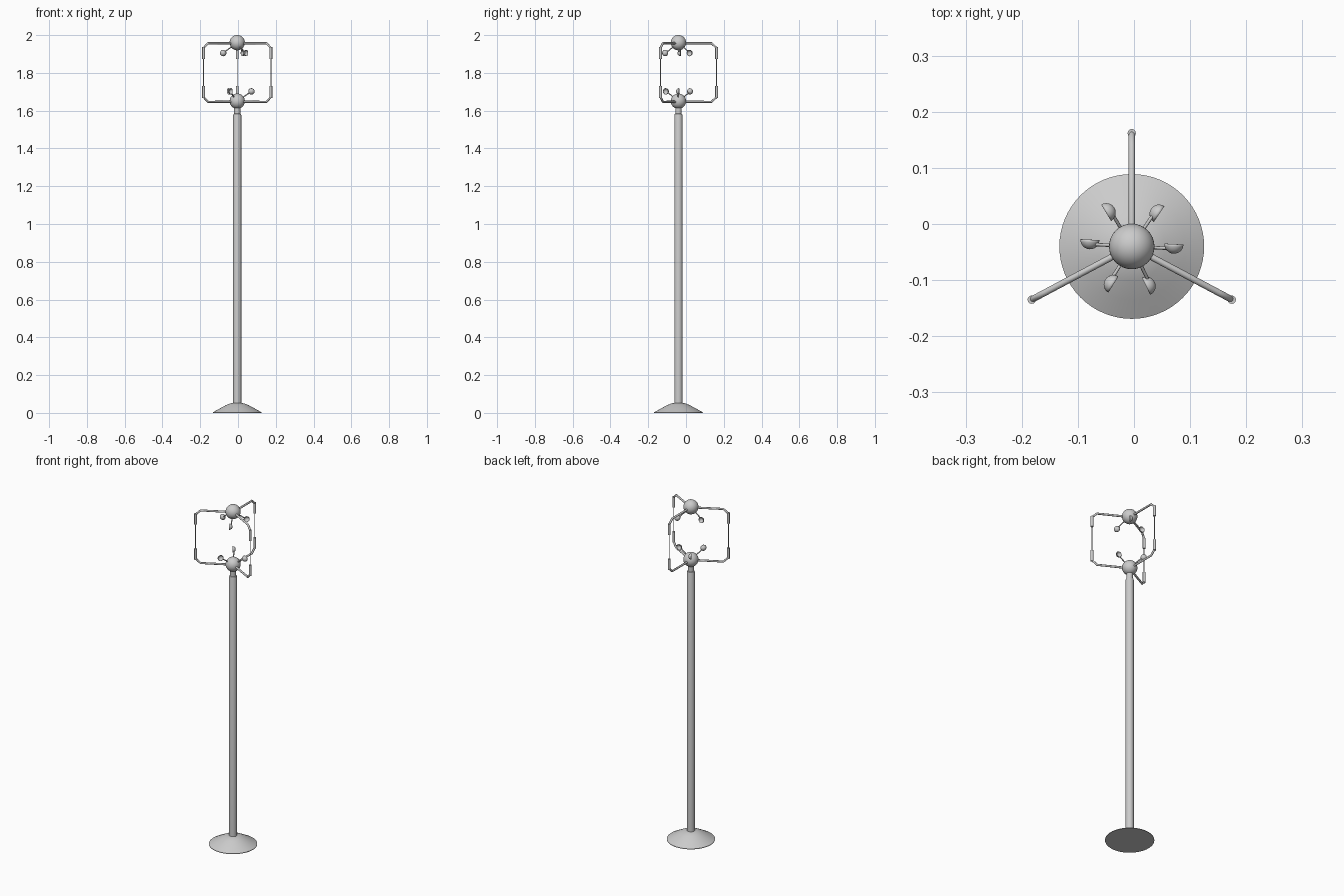
import bpy, bmesh
from math import cos, sin, pi, radians
from mathutils import Vector

if "Cube" in bpy.data.objects:
    bpy.data.objects.remove(bpy.data.objects["Cube"])

CX, CY = -0.004, -0.04          # mast axis
Z_TOP, Z_LOW = 1.96, 1.65       # hub heights


def finish(name, bm, angle=35):
    bmesh.ops.recalc_face_normals(bm, faces=bm.faces[:])
    me = bpy.data.meshes.new(name)
    bm.to_mesh(me)
    bm.free()
    ob = bpy.data.objects.new(name, me)
    bpy.context.collection.objects.link(ob)
    bpy.ops.object.select_all(action='DESELECT')
    ob.select_set(True)
    bpy.context.view_layer.objects.active = ob
    bpy.ops.object.shade_smooth_by_angle(angle=radians(angle))
    return ob


def lathe(name, profile, seg=48):
    """Spin an (r, z) profile around the mast axis."""
    bm = bmesh.new()
    vs = [bm.verts.new((CX + r, CY, z)) for r, z in profile]
    es = [bm.edges.new(p) for p in zip(vs, vs[1:])]
    bmesh.ops.spin(bm, geom=vs + es, cent=(CX, CY, 0), axis=(0, 0, 1),
                   angle=2 * pi, steps=seg, use_duplicate=False)
    bmesh.ops.remove_doubles(bm, verts=bm.verts[:], dist=1e-5)
    return finish(name, bm)


def tube(name, points, radii, seg=12):
    """Capped tube along a bent path, mitred at each bend."""
    bm = bmesh.new()
    pts = [Vector(p) for p in points]
    rings = []
    side = None
    for i, p in enumerate(pts):
        a = (p - pts[i - 1]).normalized() if i else None
        b = (pts[i + 1] - p).normalized() if i < len(pts) - 1 else None
        t = ((a or b) + (b or a)).normalized()
        if side is None:
            side = t.cross(Vector((0, 0, 1)))
            side = side.normalized() if side.length > 0.01 else Vector((1, 0, 0))
        u = (side - t * side.dot(t)).normalized()
        v = t.cross(u)
        rings.append([bm.verts.new(p + radii[i] * (u * cos(k * 2 * pi / seg) + v * sin(k * 2 * pi / seg)))
                      for k in range(seg)])
    for r0, r1 in zip(rings, rings[1:]):
        for k in range(seg):
            bm.faces.new((r0[k], r0[(k + 1) % seg], r1[(k + 1) % seg], r1[k]))
    bm.faces.new(rings[0])
    bm.faces.new(rings[-1])
    return finish(name, bm, 50)


def cup(name, pos, opening, r=0.017):
    """Thin hemispherical cup facing the opening direction."""
    bm = bmesh.new()
    bmesh.ops.create_uvsphere(bm, u_segments=24, v_segments=12, radius=r)
    bmesh.ops.delete(bm, geom=[v for v in bm.verts if v.co.z > 1e-4], context='VERTS')
    ob = finish(name, bm)
    ob.location = pos
    ob.rotation_euler = opening.to_track_quat('Z', 'Y').to_euler()
    mod = ob.modifiers.new("wall", 'SOLIDIFY')
    mod.thickness = 0.0015
    mod.offset = -1


# Base and mast
lathe("base", [(0, 0), (0.129, 0), (0.129, 0.003), (0.095, 0.022), (0.06, 0.041),
               (0.04, 0.049), (0.022, 0.053), (0, 0.053)], 64)
lathe("mast", [(0, 0.03), (0.0215, 0.03), (0.0215, 1.575), (0.0195, 1.582),
               (0.0165, 1.584), (0.0165, 1.63), (0, 1.63)], 32)

# Hub spheres
for name, z in (("upper_hub", Z_TOP), ("lower_hub", Z_LOW)):
    bm = bmesh.new()
    bmesh.ops.create_uvsphere(bm, u_segments=32, v_segments=20, radius=0.0405)
    bmesh.ops.translate(bm, verts=bm.verts[:], vec=(CX, CY, z))
    finish(name, bm)

# Three transducer arms, each with an upper and lower bent tube and a thin link
R = 0.202
for n, ang in enumerate((90, 208, 332)):
    d = Vector((cos(radians(ang)), sin(radians(ang)), 0))
    for label, z, s in (("upper", Z_TOP - 0.003, -1), ("lower", Z_LOW - 0.003, 1)):
        def at(r, dz):
            return Vector((CX, CY, z)) + d * r + Vector((0, 0, s * dz))
        tube(f"{label}_arm_{n}",
             [at(0.02, 0), at(R - 0.027, 0), at(R, 0.025), at(R, 0.042)],
             [0.0058, 0.0058, 0.0058, 0.0058])
        tube(f"{label}_arm_tip_{n}", [at(R, 0.02), at(R, 0.083)], [0.0075, 0.0075])
    c = Vector((CX, CY, 0)) + d * R
    tube(f"link_wire_{n}", [c + Vector((0, 0, 1.72)), c + Vector((0, 0, 1.89))],
         [0.002, 0.002], 8)

# Cups on spokes: upper set droops, lower set is mirrored and rises
for label, z0, z1, turn, angles in (("upper", Z_TOP, 1.905, 1, (177, 56, -64)),
                                    ("lower", Z_LOW, 1.702, -1, (-3, 121, 238))):
    for n, ang in enumerate(angles):
        a = radians(ang)
        opening = Vector((sin(a), -cos(a), 0)) * turn
        end = Vector((CX + 0.075 * cos(a), CY + 0.075 * sin(a), z1))
        hub = Vector((CX, CY, z0))
        tube(f"{label}_spoke_{n}", [hub, end + (hub - end).normalized() * 0.014],
             [0.003, 0.003], 8)
        cup(f"{label}_cup_{n}", end + opening * 0.008, opening)
